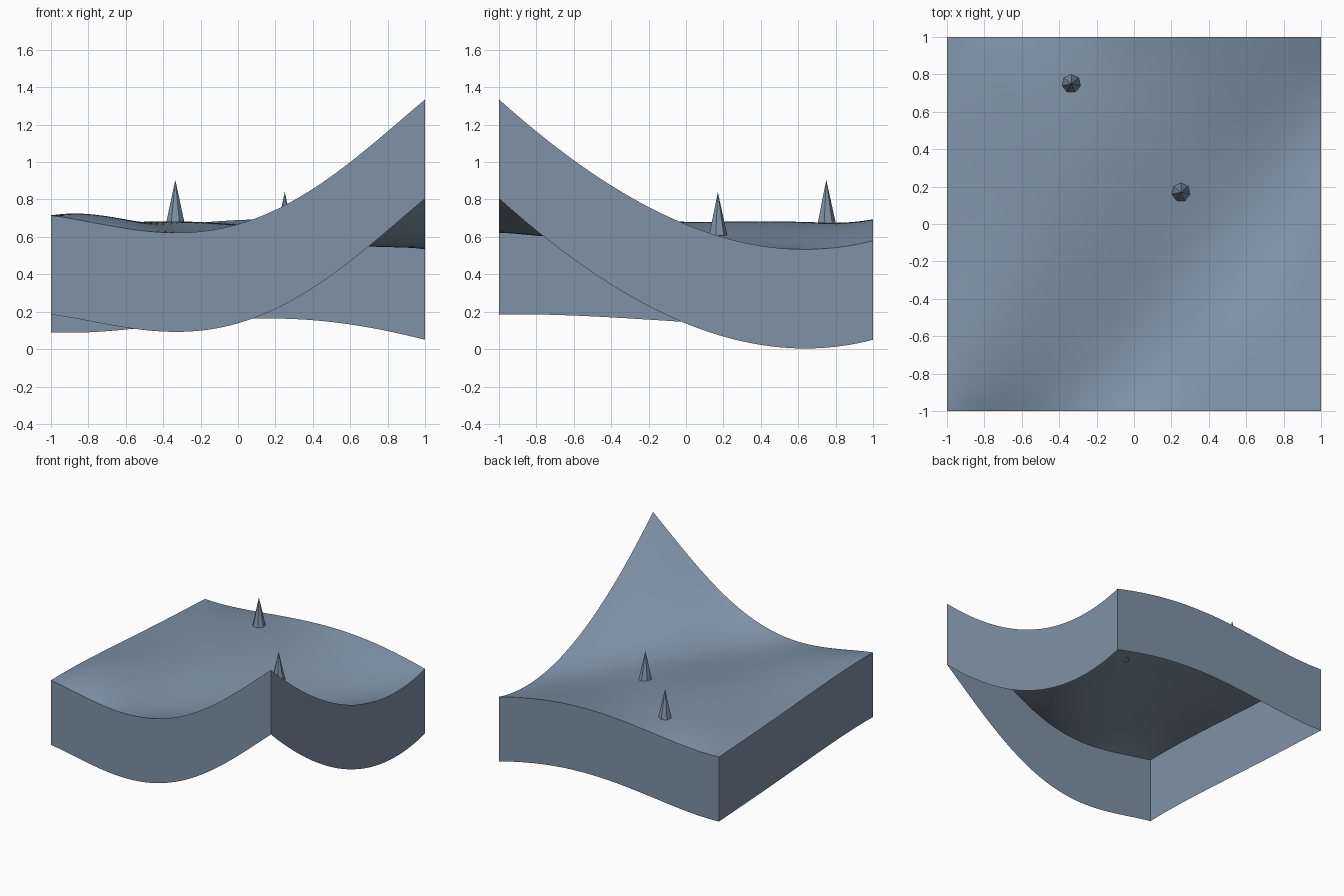
import bpy, bmesh

old = bpy.data.objects.get("Cube")
if old:
    bpy.data.objects.remove(old, do_unlink=True)

slate = bpy.data.materials.new("slate_blue")
slate.use_nodes = True
slate.diffuse_color = (0.21, 0.29, 0.39, 1)
slate.node_tree.nodes["Principled BSDF"].inputs["Base Color"].default_value = slate.diffuse_color

SKIRT = 0.53
KNOTS = [-1, -0.5, 0, 0.5, 1]
# Ground heights, one row per knot from front to back, left to right in x
HEIGHTS = [
    [0.715, 0.632, 0.668, 0.925, 1.335],
    [0.705, 0.675, 0.597, 0.665, 0.94],
    [0.675, 0.68, 0.637, 0.57, 0.667],
    [0.645, 0.68, 0.665, 0.593, 0.54],
    [0.62, 0.645, 0.69, 0.675, 0.58],
]


def blend(values, t):
    """Smooth curve through the values at the knots."""
    total = 0
    for i, a in enumerate(KNOTS):
        weight = values[i]
        for j, b in enumerate(KNOTS):
            if i != j:
                weight *= (t - b) / (a - b)
        total += weight
    return total


def ground(x, y):
    return blend([blend(row, x) for row in HEIGHTS], y)


def add_object(name, bm):
    mesh = bpy.data.meshes.new(name)
    bm.to_mesh(mesh)
    bm.free()
    mesh.materials.append(slate)
    obj = bpy.data.objects.new(name, mesh)
    bpy.context.collection.objects.link(obj)
    return obj


# Curved ground sheet with a skirt hanging from its rim, open underneath
bm = bmesh.new()
bmesh.ops.create_grid(bm, x_segments=48, y_segments=48, size=1)
for v in bm.verts:
    v.co.z = ground(v.co.x, v.co.y)
rim = [e for e in bm.edges if e.is_boundary]
skirt = bmesh.ops.extrude_edge_only(bm, edges=rim)["geom"]
for v in skirt:
    if isinstance(v, bmesh.types.BMVert):
        v.co.z -= SKIRT
bmesh.ops.recalc_face_normals(bm, faces=bm.faces)
bm.faces.ensure_lookup_table()
if bm.faces[0].normal.z < 0:
    bmesh.ops.reverse_faces(bm, faces=bm.faces)
terrain = add_object("terrain", bm)
bpy.ops.object.select_all(action="DESELECT")
terrain.select_set(True)
bpy.context.view_layer.objects.active = terrain
bpy.ops.object.shade_smooth_by_angle(angle=0.6)

# Faceted spikes standing on the ground
for name, x, y, tip in [("rear_spike", -0.335, 0.75, 0.905),
                        ("middle_spike", 0.25, 0.17, 0.84)]:
    bm = bmesh.new()
    height = 0.232
    bmesh.ops.create_cone(bm, cap_ends=True, segments=7, radius1=0.051,
                          radius2=0, depth=height)
    spike = add_object(name, bm)
    spike.location = (x, y, tip - height / 2)
